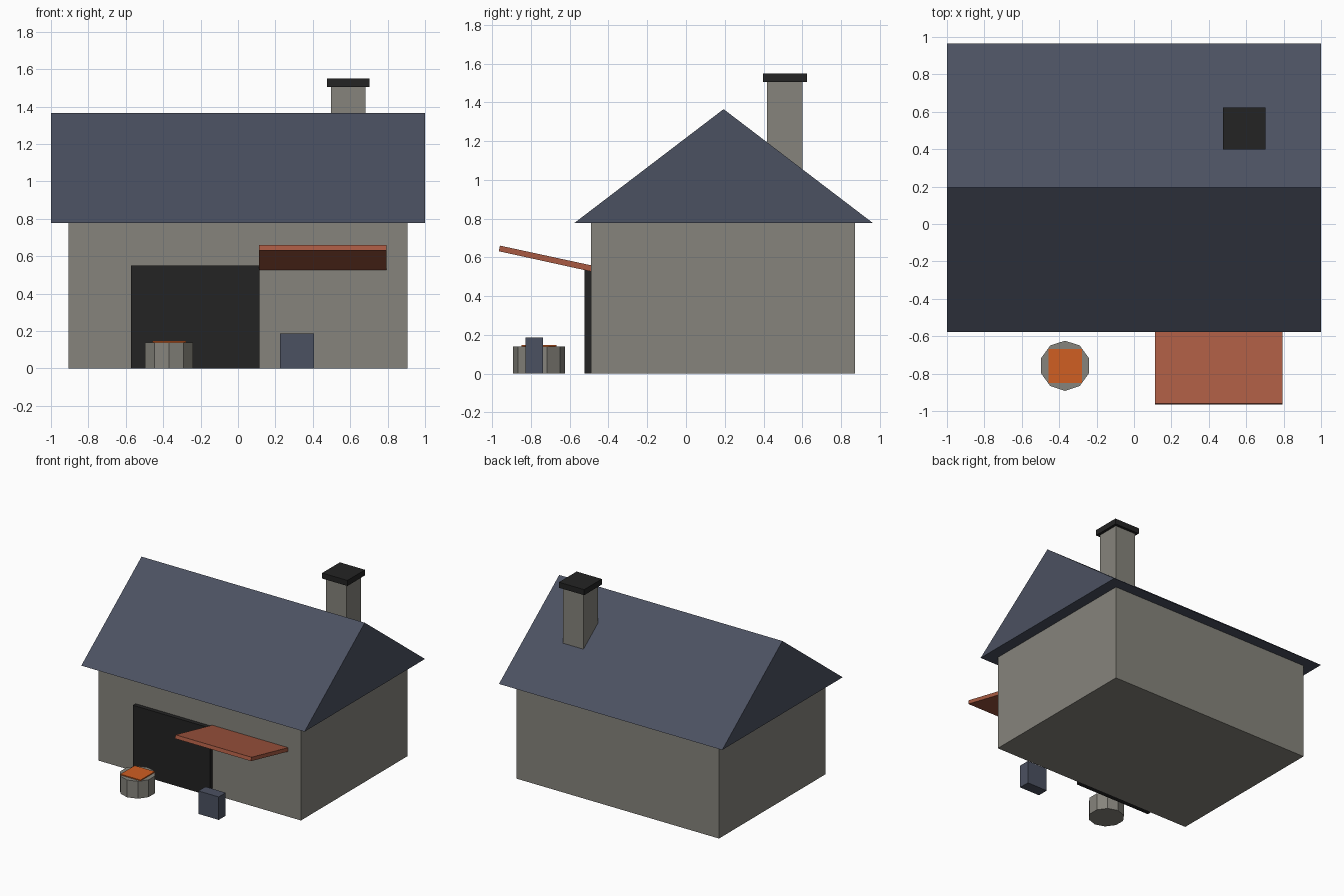
import bpy, math
from mathutils import Vector

if "Cube" in bpy.data.objects:
    bpy.data.objects.remove(bpy.data.objects["Cube"])


def material(name, srgb):
    m = bpy.data.materials.new(name)
    lin = [((c / 255 + 0.055) / 1.055) ** 2.4 for c in srgb]
    m.diffuse_color = (*lin, 1)
    m.use_nodes = True
    m.node_tree.nodes["Principled BSDF"].inputs["Base Color"].default_value = m.diffuse_color
    return m


STONE = material("grey stone", (134, 132, 124))
SLATE = material("blue slate", (75, 81, 97))
BLACK = material("soot black", (35, 35, 35))
RUST = material("rust red", (168, 90, 66))
EMBER = material("ember orange", (208, 94, 34))


def mesh_object(name, verts, faces, mat):
    me = bpy.data.meshes.new(name)
    me.from_pydata(verts, [], faces)
    me.materials.append(mat)
    ob = bpy.data.objects.new(name, me)
    bpy.context.collection.objects.link(ob)
    return ob


def extrude_x(name, profile, x0, x1, mat):
    """Solid with a (y, z) profile, counter-clockwise seen from +x."""
    n = len(profile)
    verts = [(x, y, z) for x in (x0, x1) for y, z in profile]
    faces = [tuple(reversed(range(n))), tuple(range(n, 2 * n))]
    faces += [(i, (i + 1) % n, (i + 1) % n + n, i + n) for i in range(n)]
    return mesh_object(name, verts, faces, mat)


def box(name, x, y, z, mat):
    profile = [(y[0], z[0]), (y[1], z[0]), (y[1], z[1]), (y[0], z[1])]
    return extrude_x(name, profile, x[0], x[1], mat)


# Building shell and gabled roof
box("walls", (-0.907, 0.907), (-0.49, 0.873), (0, 0.78), STONE)
extrude_x("roof", [(-0.577, 0.777), (0.965, 0.777), (0.194, 1.365)], -1, 1, SLATE)

# Chimney with cap
box("chimney", (0.497, 0.681), (0.418, 0.602), (0.75, 1.505), STONE)
box("chimney_cap", (0.476, 0.702), (0.397, 0.623), (1.505, 1.55), BLACK)

# Wide doorway panel
box("doorway", (-0.573, 0.114), (-0.524, -0.485), (0, 0.55), BLACK)

# Sloping awning
extrude_x("awning", [(-0.966, 0.632), (-0.488, 0.527), (-0.488, 0.559), (-0.96, 0.661)],
          0.112, 0.793, RUST)

# Ten-sided fire pit with glowing coals on top
bpy.ops.mesh.primitive_cylinder_add(vertices=10, radius=0.134, depth=0.14,
                                    location=(-0.369, -0.758, 0.07))
pit = bpy.context.object
pit.name = "fire_pit"
pit.data.materials.append(STONE)
box("coals", (-0.458, -0.278), (-0.85, -0.668), (0.13, 0.148), EMBER)

# Small anvil block under the awning
box("anvil_block", (0.225, 0.407), (-0.828, -0.738), (0, 0.186), SLATE)
